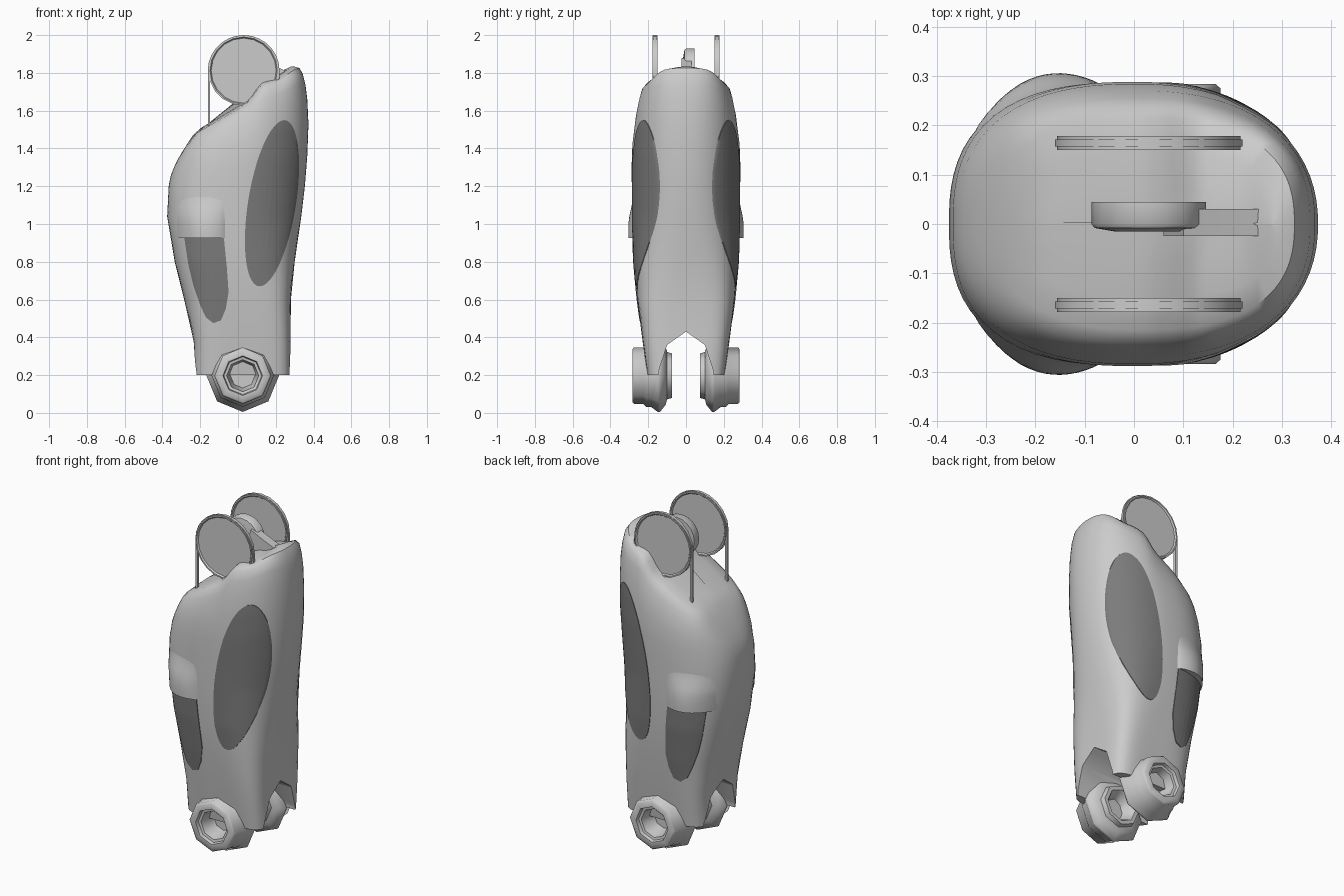
import bpy, bmesh
from math import sin, cos, pi
from mathutils import Vector
from mathutils.bvhtree import BVHTree

if "Cube" in bpy.data.objects:
    bpy.data.objects.remove(bpy.data.objects["Cube"])

dark = bpy.data.materials.new("dark_panel")
dark.diffuse_color = (0.2, 0.2, 0.2, 1)
dark.use_nodes = True
dark.node_tree.nodes["Principled BSDF"].inputs["Base Color"].default_value = dark.diffuse_color


def finish(name, bm, angle=35, mat=None):
    bmesh.ops.recalc_face_normals(bm, faces=bm.faces)
    me = bpy.data.meshes.new(name)
    bm.to_mesh(me)
    ob = bpy.data.objects.new(name, me)
    bpy.context.collection.objects.link(ob)
    if mat:
        me.materials.append(mat)
    if angle:
        smooth(ob, angle)
    return ob


def smooth(ob, angle):
    bpy.ops.object.select_all(action='DESELECT')
    ob.select_set(True)
    bpy.context.view_layer.objects.active = ob
    bpy.ops.object.shade_smooth_by_angle(angle=angle * pi / 180)


def loft(rings):
    bm = bmesh.new()
    vs = [[bm.verts.new(p) for p in r] for r in rings]
    n = len(vs[0])
    for a, b in zip(vs, vs[1:]):
        for i in range(n):
            bm.faces.new((a[i], a[(i + 1) % n], b[(i + 1) % n], b[i]))
    bm.faces.new(vs[0])
    bm.faces.new(vs[-1])
    return bm


def lathe_y(profile, cx, cz, n):
    return loft([[(cx + r * sin(2 * pi * i / n), y, cz + r * cos(2 * pi * i / n))
                  for i in range(n)] for r, y in profile])


def prism(points, axis, lo, hi):
    put = (lambda a, b, d: (d, a, b)) if axis == 'x' else (lambda a, b, d: (a, d, b))
    return loft([[put(a, b, d) for a, b in points] for d in (lo, hi)])


# Shin shell: stacked rounded sections, the upper ones following a sloping top
TOP = [(-0.5, 1.06), (-0.35, 1.31), (-0.23, 1.49), (-0.16, 1.53), (0.03, 1.645),
       (0.07, 1.68), (0.12, 1.765), (0.22, 1.79), (0.31, 1.855), (0.5, 1.86)]


def line_z(x):
    for (x0, z0), (x1, z1) in zip(TOP, TOP[1:]):
        if x <= x1:
            return z0 + (z1 - z0) * (x - x0) / (x1 - x0)


def top_z(x):
    return sum(line_z(x + d * 0.01) for d in range(-2, 3)) / 5


def section(xl, xr, w, nf, nb, zfun, n=72):
    ring = []
    c, a = (xl + xr) / 2, (xr - xl) / 2
    for i in range(n):
        t = 2 * pi * i / n
        ct, st = cos(t), sin(t)
        e = nf if ct > 0 else nb
        k = (abs(ct) ** e + abs(st) ** e) ** (-1 / e)
        x, y = c + a * k * ct, w * k * st
        ring.append((x, y, zfun(x)))
    return ring


LOWER = [(0.2, -0.23, 0.278, 0.205, 6, 5), (0.38, -0.235, 0.278, 0.23, 5.5, 4.5),
         (0.6, -0.285, 0.28, 0.258, 4.5, 3.2), (0.8, -0.335, 0.3, 0.277, 3, 2.8),
         (1.04, -0.375, 0.335, 0.285, 2.3, 2.6)]
UPPER = [(0.0, -0.367, 0.354, 0.287, 2.2, 2.6), (0.25, -0.363, 0.367, 0.288, 2.2, 2.5),
         (0.5, -0.358, 0.373, 0.284, 2.2, 2.5), (0.7, -0.347, 0.367, 0.27, 2.3, 2.5),
         (0.82, -0.335, 0.357, 0.255, 2.4, 2.5), (0.91, -0.318, 0.342, 0.24, 2.5, 2.4),
         (0.955, -0.29, 0.325, 0.215, 2.5, 2.4), (0.98, -0.24, 0.30, 0.15, 2.5, 2.4),
         (0.995, -0.2, 0.285, 0.07, 2.5, 2.4), (1.0, -0.18, 0.28, 0.005, 2.4, 2.4)]
rings = [section(l, r, w, nf, nb, lambda x, z=z: z) for z, l, r, w, nf, nb in LOWER]
rings += [section(l, r, w, nf, nb, lambda x, s=s: 1.2 + s * (top_z(x) - 1.2))
          for s, l, r, w, nf, nb in UPPER]
bm = loft(rings)
tree = BVHTree.FromBMesh(bm)
shell = finish("shin_shell", bm, None)

# Ankle arch cut through the bottom of the shell
arch = finish("arch_cutter", prism([(-0.15, 0.1), (0.15, 0.1), (0.145, 0.22), (0.1, 0.36),
                                    (0, 0.43), (-0.1, 0.36), (-0.145, 0.22)], 'x', -0.6, 0.6), None)
cut = shell.modifiers.new("arch", 'BOOLEAN')
cut.operation, cut.solver, cut.object = 'DIFFERENCE', 'EXACT', arch
bpy.context.view_layer.objects.active = shell
bpy.ops.object.modifier_apply(modifier="arch")
bpy.data.objects.remove(arch)
smooth(shell, 40)


def surface_y(x, z, s):
    hit = tree.ray_cast(Vector((x, s, z)), Vector((0, -s, 0)))[0]
    return abs(hit.y) if hit else 0.1


def panel(name, outline, s, lift=0.004, steps=14):
    # Outline scaled towards its middle and laid on the shell surface
    cx = sum(p[0] for p in outline) / len(outline)
    cz = sum(p[1] for p in outline) / len(outline)
    rows = []
    for k in range(steps, 0, -1):
        f = k / steps
        pts = [(cx + f * (x - cx), cz + f * (z - cz)) for x, z in outline]
        rows.append([(x, s * (surface_y(x, z, s) + lift), z) for x, z in pts])
    rim = [(x, y - s * 0.015, z) for x, y, z in rows[0]]
    finish(name, loft([rim] + rows), 40, dark)


def subdivide(outline, n=4):
    return [(a[0] + (b[0] - a[0]) * i / n, a[1] + (b[1] - a[1]) * i / n)
            for a, b in zip(outline, outline[1:] + outline[:1]) for i in range(n)]


def hood(name, s, nu=16, nv=12):
    rows = []
    for j in range(nv + 1):
        v = j / nv
        row = []
        for i in range(nu + 1):
            u = i / nu
            x = -0.33 + 0.265 * u
            z = 0.925 + 0.25 * v
            bump = 0.04 * max(0, sin(pi * u)) ** 0.75 * (0.5 + 0.5 * cos(pi * v ** 1.4)) - 0.003
            row.append((x, s * (surface_y(x, z, s) + bump), z))
        rows.append(row)
    under = [(x, s * (surface_y(x, z, s) - 0.01), z + 0.002) for x, y, z in rows[0]]
    bm = bmesh.new()
    vs = [[bm.verts.new(p) for p in r] for r in [under] + rows]
    for a, b in zip(vs, vs[1:]):
        for i in range(nu):
            bm.faces.new((a[i], a[i + 1], b[i + 1], b[i]))
    finish(name, bm, 40)


oval = [(0.18 + 0.128 * cos(t) + 0.065 * sin(t), 1.11 + 0.44 * sin(t))
        for t in (2 * pi * i / 48 for i in range(48))]
vent = subdivide([(-0.285, 0.93), (-0.18, 0.93), (-0.075, 0.93), (-0.06, 0.78), (-0.05, 0.64),
                  (-0.065, 0.55), (-0.09, 0.49), (-0.13, 0.475), (-0.17, 0.505), (-0.2, 0.57),
                  (-0.235, 0.67), (-0.262, 0.78)])

KX, KZ = 0.03, 1.812
for side, s in (("front", -1), ("rear", 1)):
    # Dark side panels and vent hood
    panel("oval_panel_" + side, oval, s)
    panel("vent_panel_" + side, vent, s)
    hood("vent_hood_" + side, s)

    # Eight-sided ankle hub, hollow at both ends
    hub = [(0.06, 0.14), (0.085, 0.085), (0.095, 0.073), (0.118, 0.073), (0.125, 0.1), (0.155, 0.108),
           (0.192, 0.138), (0.192, 0.15), (0.165, 0.185), (0.165, 0.21), (0.15, 0.225), (0.15, 0.275),
           (0.14, 0.284), (0.105, 0.284), (0.1, 0.265), (0.085, 0.262), (0.065, 0.17)]
    finish("ankle_hub_" + side, lathe_y([(r, s * y) for r, y in hub], 0.025, 0.197, 8), 50)

    # Knee disc with a dished face
    disc = [(0.172, 0.158), (0.178, 0.15), (0.186, 0.15), (0.186, 0.178), (0.178, 0.178), (0.172, 0.17)]
    finish("knee_disc_" + side, lathe_y([(r, s * y) for r, y in disc], KX, KZ, 20), 30)

    # Strap running over the disc and down into the shell
    arc = [pi * i / 14 for i in range(15)]
    outer = [(KX - 0.19, 1.49)] + [(KX - 0.19 * cos(t), KZ + 0.188 * sin(t)) for t in arc] + [(KX + 0.19, 1.7)]
    inner = [(KX - 0.177, 1.49)] + [(KX - 0.177 * cos(t), KZ + 0.177 * sin(t)) for t in arc] + [(KX + 0.177, 1.7)]
    strap = [[(a, s * 0.157, b), (a, s * 0.171, b), (c, s * 0.171, d), (c, s * 0.157, d)]
             for (a, b), (c, d) in zip(outer, inner)]
    finish("strap_" + side, loft(strap), 30)

# Centre knee roller and the arm that holds it
finish("knee_roller", lathe_y([(0.07, -0.015), (0.11, -0.008), (0.116, 0.0), (0.116, 0.045),
                               (0.07, 0.045)], KX, KZ, 20), 40)
finish("roller_arm", prism([(0.06, 1.72), (0.25, 1.74), (0.255, 1.81), (0.16, 1.85), (0.1, 1.88)],
                           'y', -0.024, 0.03), 30)
